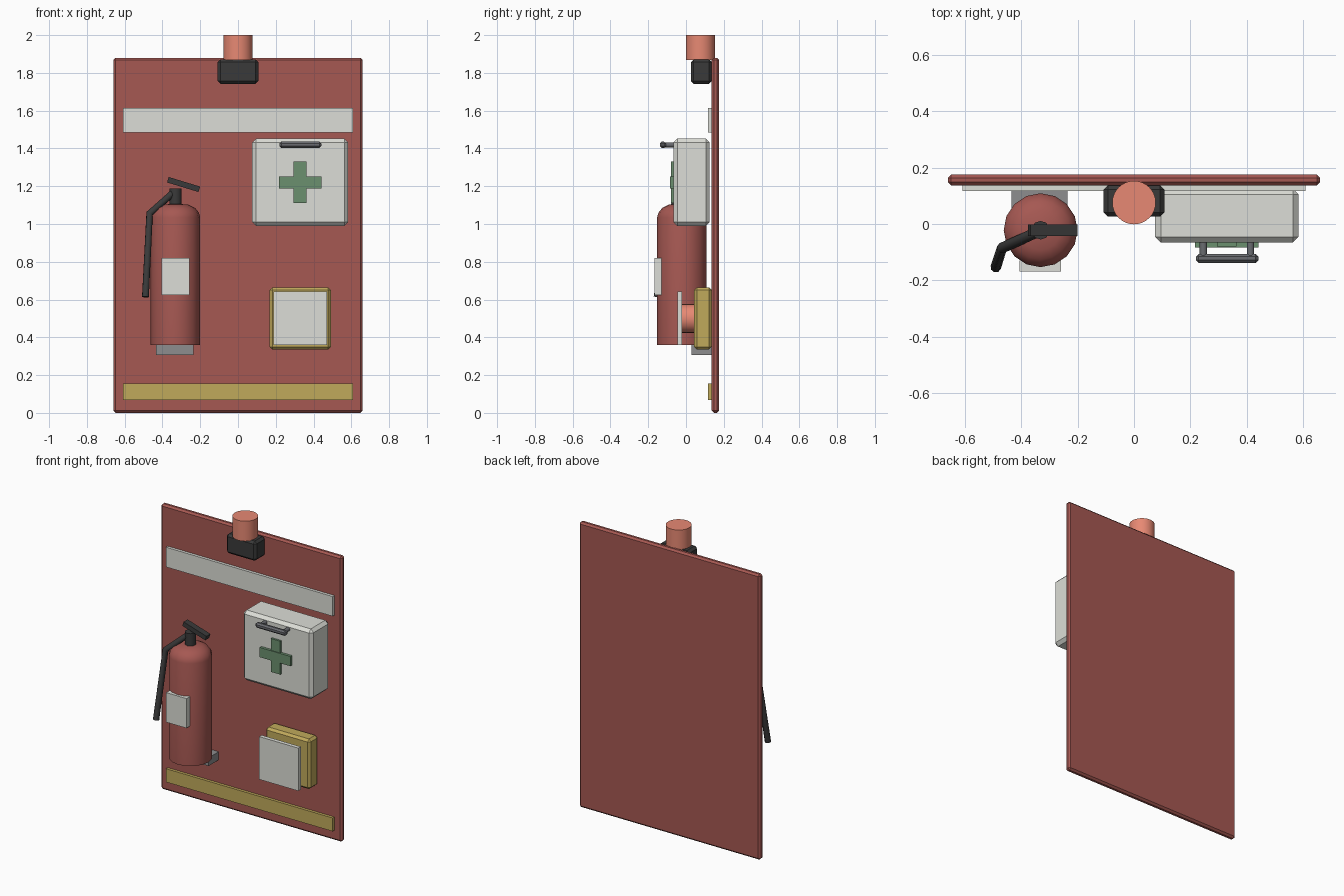
import bpy, bmesh, math
from mathutils import Vector

cube = bpy.data.objects.get("Cube")
if cube:
    bpy.data.objects.remove(cube, do_unlink=True)


def material(name, *rgb):
    m = bpy.data.materials.new(name)
    m.use_nodes = True
    m.diffuse_color = (*rgb, 1)
    m.node_tree.nodes["Principled BSDF"].inputs["Base Color"].default_value = (*rgb, 1)
    return m


RED = material("brick_red", 0.38, 0.098, 0.085)
WHITE = material("off_white", 0.72, 0.73, 0.68)
YELLOW = material("mustard_yellow", 0.53, 0.40, 0.105)
BLACK = material("soft_black", 0.042, 0.042, 0.042)
SALMON = material("signal_salmon", 0.93, 0.29, 0.20)
GREEN = material("cross_green", 0.147, 0.276, 0.158)
GREY = material("dark_grey", 0.145, 0.15, 0.165)
STEEL = material("steel_grey", 0.27, 0.27, 0.275)


def finish(name, bm, mat, smooth=False):
    bmesh.ops.recalc_face_normals(bm, faces=bm.faces)
    mesh = bpy.data.meshes.new(name)
    bm.to_mesh(mesh)
    bm.free()
    mesh.materials.append(mat)
    ob = bpy.data.objects.new(name, mesh)
    bpy.context.collection.objects.link(ob)
    if smooth:
        bpy.ops.object.select_all(action='DESELECT')
        ob.select_set(True)
        bpy.context.view_layer.objects.active = ob
        bpy.ops.object.shade_smooth_by_angle(angle=math.radians(40))
    return ob


def box(name, mat, xs, ys, zs, bevel=0):
    """Box between pairs of limits, with an optional single chamfer."""
    bm = bmesh.new()
    bmesh.ops.create_cube(bm, size=1)
    spans = (xs, ys, zs)
    for v in bm.verts:
        v.co = [(a + b) / 2 + c * (b - a) for c, (a, b) in zip(v.co, spans)]
    if bevel:
        bmesh.ops.bevel(bm, geom=bm.edges[:], offset=bevel, segments=1, affect='EDGES')
    return finish(name, bm, mat)


def rod(name, mat, start, end, radius, sides=16):
    """Cylinder running between two points."""
    p, q = Vector(start), Vector(end)
    bm = bmesh.new()
    bmesh.ops.create_cone(bm, cap_ends=True, segments=sides, radius1=radius,
                          radius2=radius, depth=(q - p).length)
    turn = (q - p).to_track_quat('Z', 'Y')
    for v in bm.verts:
        v.co = turn @ v.co + (p + q) / 2
    return finish(name, bm, mat, True)


def lathe(name, mat, centre, profile, sides):
    """Spin a radius and height profile around a vertical axis."""
    bm = bmesh.new()
    verts = [bm.verts.new((r, 0, z)) for r, z in profile]
    edges = [bm.edges.new(pair) for pair in zip(verts, verts[1:])]
    bmesh.ops.spin(bm, geom=verts + edges, cent=(0, 0, 0), axis=(0, 0, 1),
                   angle=math.tau, steps=sides, use_duplicate=False)
    bmesh.ops.remove_doubles(bm, verts=bm.verts, dist=0.0005)
    ob = finish(name, bm, mat, True)
    ob.location = (*centre, 0)
    return ob


# Backing board and its stripes
BOARD = 0.136
box("board", RED, (-0.66, 0.66), (BOARD, 0.175), (0, 1.88), 0.012)
box("header_strip", WHITE, (-0.608, 0.608), (0.117, BOARD), (1.485, 1.615))
box("footer_strip", YELLOW, (-0.608, 0.608), (0.117, BOARD), (0.068, 0.156))

# Beacon on its mount
box("beacon_mount", BLACK, (-0.108, 0.108), (0.026, 0.137), (1.742, 1.872), 0.015)
rod("beacon", SALMON, (0, 0.076, 1.868), (0, 0.076, 2), 0.077, 32)

# First aid case with carrying handle and cross
box("aid_case", WHITE, (0.075, 0.583), (-0.066, 0.125), (0.99, 1.452), 0.02)
box("case_handle", GREY, (0.219, 0.441), (-0.138, -0.106), (1.402, 1.436), 0.01)
for side, x in (("right", 0.246), ("left", 0.413)):
    rod("handle_post_" + side, GREY, (x, -0.12, 1.419), (x, -0.05, 1.419), 0.013, 12)
box("cross_bar", GREEN, (0.217, 0.441), (-0.084, -0.06), (1.188, 1.252))
box("cross_upright", GREEN, (0.295, 0.363), (-0.079, -0.06), (1.11, 1.33))

# Fire extinguisher body, neck and lever
EX, EY = -0.331, -0.022
lathe("extinguisher_body", RED, (EX, EY),
      [(0, 0.36), (0.131, 0.36), (0.131, 1.035), (0.124, 1.06),
       (0.104, 1.085), (0.07, 1.102), (0, 1.108)], 16)
rod("extinguisher_neck", BLACK, (EX, EY, 1.09), (EX, EY, 1.187), 0.033, 10)
lever = box("extinguisher_lever", BLACK, (-0.087, 0.087), (-0.021, 0.021), (-0.015, 0.015))
lever.location = (-0.288, EY, 1.209)
lever.rotation_euler.y = math.radians(17)

# Hose along a bent path
hose = bpy.data.curves.new("extinguisher_hose", 'CURVE')
hose.dimensions = '3D'
hose.bevel_depth = 0.019
hose.bevel_resolution = 2
hose.use_fill_caps = True
path = [(-0.335, -0.025, 1.172), (-0.468, -0.085, 1.056), (-0.49, -0.153, 0.614)]
spline = hose.splines.new('POLY')
spline.points.add(len(path) - 1)
for point, co in zip(spline.points, path):
    point.co = (*co, 1)
hose.materials.append(BLACK)
bpy.context.collection.objects.link(bpy.data.objects.new("extinguisher_hose", hose))

# Extinguisher label and wall bracket
box("extinguisher_label", WHITE, (-0.406, -0.258), (-0.168, -0.13), (0.625, 0.82))
box("extinguisher_bracket", STEEL, (-0.434, -0.236), (0.03, BOARD), (0.306, 0.36))

# Alarm call point: frame, button and front plate
box("alarm_frame", YELLOW, (0.167, 0.492), (0.042, BOARD), (0.335, 0.665), 0.015)
rod("alarm_button", SALMON, (0.33, -0.03, 0.5), (0.33, 0.05, 0.5), 0.076, 24)
box("alarm_plate", WHITE, (0.187, 0.472), (-0.046, -0.02), (0.36, 0.642))
